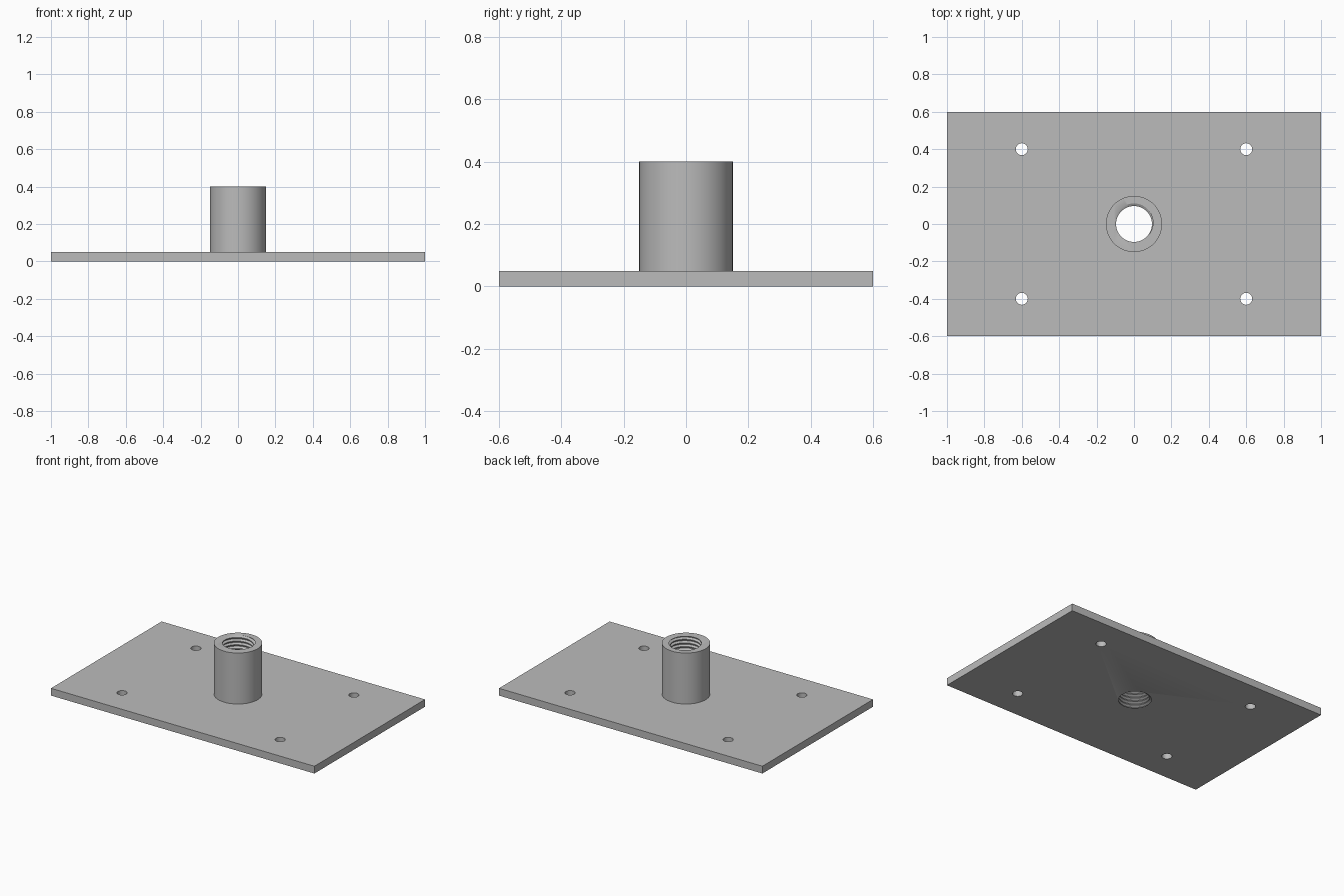
import bpy
import bmesh
from math import cos, sin, tau

if "Cube" in bpy.data.objects:
    bpy.data.objects.remove(bpy.data.objects["Cube"], do_unlink=True)

LENGTH, WIDTH, THICK, HEIGHT = 2.0, 1.2, 0.05, 0.4
BOSS_R, MINOR_R, MAJOR_R, PITCH = 0.15, 0.096, 0.11, 0.025
SEGMENTS = 64

steel = bpy.data.materials.new("plain grey steel")
steel.use_nodes = True
grey = (0.5, 0.5, 0.5, 1)
steel.diffuse_color = grey
steel.node_tree.nodes["Principled BSDF"].inputs["Base Color"].default_value = grey


def make_object(name, bm):
    mesh = bpy.data.meshes.new(name)
    bmesh.ops.recalc_face_normals(bm, faces=bm.faces)
    bm.to_mesh(mesh)
    bm.free()
    mesh.materials.append(steel)
    obj = bpy.data.objects.new(name, mesh)
    bpy.context.collection.objects.link(obj)
    return obj


def cylinder(name, radius, x, y, bottom, top, segments):
    bm = bmesh.new()
    bmesh.ops.create_cone(bm, cap_ends=True, segments=segments,
                          radius1=radius, radius2=radius, depth=top - bottom)
    bmesh.ops.translate(bm, verts=bm.verts, vec=(x, y, (bottom + top) / 2))
    return make_object(name, bm)


def thread_cutter(name):
    """Solid helical screw whose outside is a trapezoidal thread profile."""
    bm = bmesh.new()
    # Thread profile over one pitch: (fraction of pitch, radius)
    profile = [(-0.06, MAJOR_R), (0.06, MAJOR_R), (0.38, MINOR_R), (0.62, MINOR_R)]
    n = len(profile)
    turns = int(HEIGHT / PITCH) + 6
    rows = []
    for turn in range(turns):
        for part, radius in profile:
            row = []
            for i in range(SEGMENTS):
                a = tau * i / SEGMENTS
                z = PITCH * (turn - 3 + part + i / SEGMENTS - 0.25)
                row.append(bm.verts.new((radius * cos(a), radius * sin(a), z)))
            rows.append(row)
    # The last column joins the first column one turn higher
    for low in range(len(rows) - n - 1):
        for i in range(SEGMENTS):
            j, step = (i + 1) % SEGMENTS, n if i == SEGMENTS - 1 else 0
            bm.faces.new((rows[low][i], rows[low + step][j],
                          rows[low + step + 1][j], rows[low + 1][i]))
    loose = [v for v in bm.verts if not v.link_faces]
    bmesh.ops.delete(bm, geom=loose, context='VERTS')
    # Close both ends with fans
    border = [e for e in bm.edges if e.is_boundary]
    middle = HEIGHT / 2
    for above in (False, True):
        ring = [e for e in border if (e.verts[0].co.z > middle) == above]
        z = sum(e.verts[0].co.z for e in ring) / len(ring)
        centre = bm.verts.new((0, 0, z))
        for e in ring:
            bm.faces.new((*e.verts, centre))
    return make_object(name, bm)


# Flat base plate
bm = bmesh.new()
bmesh.ops.create_cube(bm, size=1)
bmesh.ops.scale(bm, verts=bm.verts, vec=(LENGTH, WIDTH, THICK))
bmesh.ops.translate(bm, verts=bm.verts, vec=(0, 0, THICK / 2))
plate = make_object("flange_plate_with_threaded_boss", bm)

# Boss, four bolt holes and the threaded bore
tools = [(cylinder("boss", BOSS_R, 0, 0, THICK / 2, HEIGHT, SEGMENTS), 'UNION')]
for x in (-0.6, 0.6):
    for y in (-0.4, 0.4):
        hole = cylinder("bolt_hole_cutter", 0.032, x, y, -THICK, THICK * 2, 32)
        tools.append((hole, 'DIFFERENCE'))
tools.append((thread_cutter("thread_cutter"), 'DIFFERENCE'))

for tool, operation in tools:
    tool.hide_render = True
    mod = plate.modifiers.new(tool.name, 'BOOLEAN')
    mod.operation, mod.solver, mod.object = operation, 'EXACT', tool

# Bake the cuts and drop the helpers
bpy.context.view_layer.update()
graph = bpy.context.evaluated_depsgraph_get()
result = bpy.data.meshes.new_from_object(plate.evaluated_get(graph))
plate.modifiers.clear()
plate.data = result
for tool, _ in tools:
    bpy.data.objects.remove(tool, do_unlink=True)

bpy.ops.object.select_all(action='DESELECT')
plate.select_set(True)
bpy.context.view_layer.objects.active = plate
bpy.ops.object.shade_smooth_by_angle()
